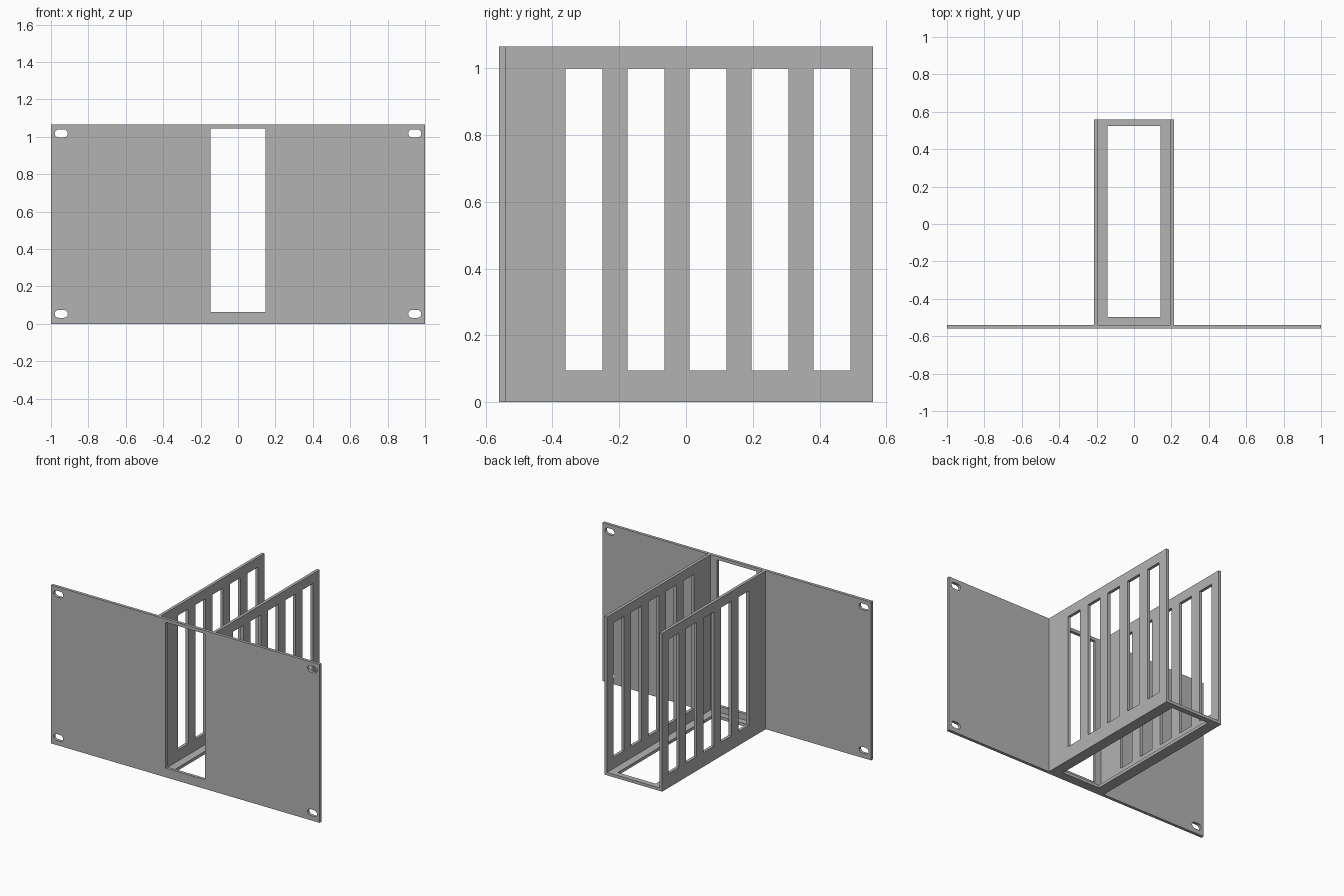
import bpy, bmesh
from math import pi, cos, sin
from mathutils import Matrix

cube = bpy.data.objects.get("Cube")
if cube:
    bpy.data.objects.remove(cube, do_unlink=True)

# Single painted metal colour
grey = bpy.data.materials.new("metal grey")
grey.use_nodes = True
grey.diffuse_color = (0.45, 0.45, 0.45, 1)
bsdf = next(n for n in grey.node_tree.nodes if n.type == 'BSDF_PRINCIPLED')
bsdf.inputs["Base Color"].default_value = grey.diffuse_color

# Main sizes
HALF_W, HEIGHT = 1.0, 1.065
FRONT, BACK, SHEET = -0.56, 0.56, 0.02
WALL_OUT = 0.215
PLATE_BACK = FRONT + SHEET

# Local sheet axes (u, v, thickness) mapped to the world
FACING_FRONT = Matrix(((1, 0, 0), (0, 0, -1), (0, 1, 0))).to_4x4()
FACING_SIDE = Matrix(((0, 0, 1), (1, 0, 0), (0, 1, 0))).to_4x4()
FACING_UP = Matrix.Identity(4)


def rect(u0, u1, v0, v1):
    return [(u0, v0), (u1, v0), (u1, v1), (u0, v1)]


def oblong(u, v, width, height, steps=10):
    """Slot with round ends."""
    r, d = height / 2, (width - height) / 2
    pts = []
    for side in (1, -1):
        for i in range(steps + 1):
            a = pi * i / steps - pi / 2
            pts.append((u + side * (d + r * cos(a)), v + side * r * sin(a)))
    return pts


def sheet(name, loops, axes, offset):
    """Flat sheet from an outline and its cut-outs, centred on offset."""
    curve = bpy.data.curves.new(name + "_outline", 'CURVE')
    curve.dimensions = '2D'
    curve.fill_mode = 'BOTH'
    curve.extrude = SHEET / 2
    for loop in loops:
        spline = curve.splines.new('POLY')
        spline.points.add(len(loop) - 1)
        for p, (u, v) in zip(spline.points, loop):
            p.co = (u, v, 0, 1)
        spline.use_cyclic_u = True
    temp = bpy.data.objects.new(name + "_outline", curve)
    mesh = bpy.data.meshes.new_from_object(temp)
    bpy.data.objects.remove(temp)
    bpy.data.curves.remove(curve)

    bm = bmesh.new()
    bm.from_mesh(mesh)
    bmesh.ops.remove_doubles(bm, verts=bm.verts, dist=0.0001)
    bmesh.ops.transform(bm, matrix=Matrix.Translation(offset) @ axes, verts=bm.verts)
    bmesh.ops.recalc_face_normals(bm, faces=bm.faces)
    for f in bm.faces:
        f.smooth = False
    bm.to_mesh(mesh)
    bm.free()
    mesh.name = name
    mesh.materials.clear()
    mesh.materials.append(grey)
    obj = bpy.data.objects.new(name, mesh)
    bpy.context.collection.objects.link(obj)
    return obj


# Front panel with a tall window and four mounting slots
panel = [rect(-HALF_W, HALF_W, 0, HEIGHT), rect(-0.146, 0.146, 0.062, 1.043)]
panel += [oblong(x, z, 0.07, 0.042) for x in (-0.945, 0.945) for z in (0.053, 1.018)]
sheet("front_panel", panel, FACING_FRONT, (0, FRONT + SHEET / 2, 0))

# Side walls with five vertical vents each
wall = [rect(PLATE_BACK, BACK, 0, HEIGHT)]
for i in range(5):
    y = -0.361 + 0.1855 * i
    wall.append(rect(y, y + 0.111, 0.095, 0.999))
for name, side in (("left_wall", 1), ("right_wall", -1)):
    sheet(name, wall, FACING_SIDE, (side * (WALL_OUT - SHEET / 2), 0, 0))

# Floor frame between the walls
inner = WALL_OUT - SHEET
floor = [rect(-inner, inner, PLATE_BACK, BACK), rect(-0.141, 0.141, -0.497, 0.524)]
sheet("floor_frame", floor, FACING_UP, (0, 0, SHEET / 2))
